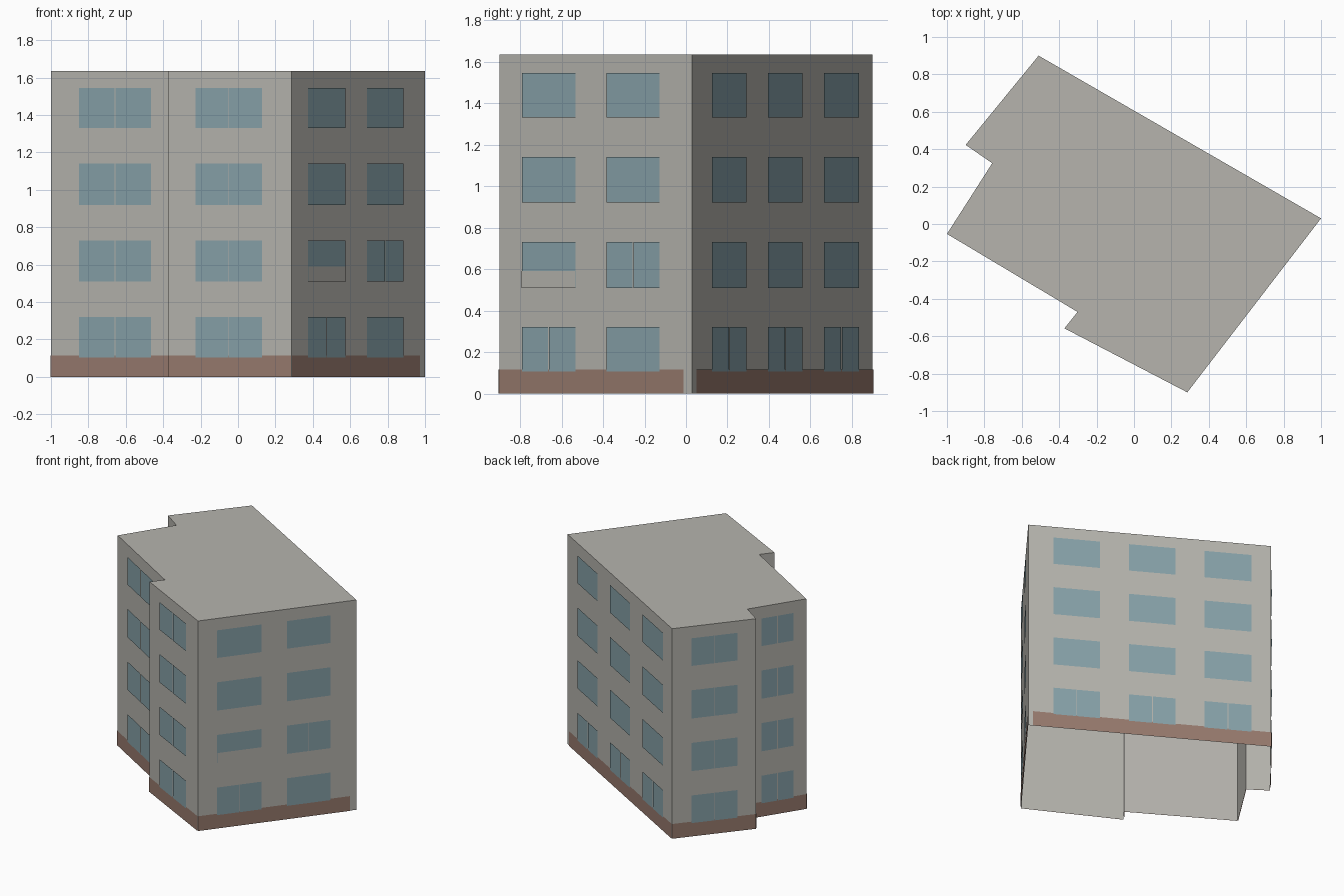
import bpy, bmesh
from mathutils import Vector

cube = bpy.data.objects.get("Cube")
if cube:
    bpy.data.objects.remove(cube)


def material(name, rgb):
    m = bpy.data.materials.new(name)
    m.use_nodes = True
    m.diffuse_color = (*rgb, 1)
    m.node_tree.nodes["Principled BSDF"].inputs["Base Color"].default_value = (*rgb, 1)
    return m


wall_grey = material("wall grey", (0.465, 0.455, 0.42))
window_blue = material("window blue", (0.242, 0.358, 0.396))
plinth_brown = material("plinth brown", (0.31, 0.195, 0.155))


def make_object(name, bm, mat):
    me = bpy.data.meshes.new(name)
    bm.to_mesh(me)
    bm.free()
    me.materials.append(mat)
    ob = bpy.data.objects.new(name, me)
    bpy.context.collection.objects.link(ob)


HEIGHT, PLINTH_TOP, PANEL_TOP, GAP = 1.635, 0.115, 0.59, 0.005
ROWS = [(0.105, 0.32), (0.51, 0.73), (0.92, 1.14), (1.33, 1.545)]
ALL = {0, 1, 2, 3}

# Facades: start corner, windows (from, to, storeys with a divider), plinth extent
WALLS = [
    ((-1.0, -0.053), [(0.22, 0.77, ALL)], (0, 1)),
    ((-0.302, -0.47), [], (0, 1)),
    ((-0.372, -0.558), [(0.224, 0.765, ALL)], (0, 1)),
    ((0.285, -0.9), [(0.12, 0.398, {0}), (0.56, 0.834, {1})], (0, 0.958)),
    ((1.0, 0.03), [(0.103, 0.295, {0}), (0.415, 0.606, {0}), (0.724, 0.919, {0})], (0.02, 1)),
    ((-0.51, 0.90), [(0.226, 0.774, ALL)], (0, 1)),
    ((-0.90, 0.423), [], (0, 1)),
    ((-0.758, 0.325), [(0.235, 0.775, ALL)], (0, 1)),
]
corners = [Vector((*w[0], 0)) for w in WALLS]


def plate(bm, wall, u0, u1, low, high, offset):
    """Upright rectangle in front of a facade, facing outward."""
    start, end = corners[wall], corners[(wall + 1) % len(corners)]
    d = (end - start).normalized()
    out = Vector((d.y, -d.x, 0)) * offset
    a, b = start.lerp(end, u0) + out, start.lerp(end, u1) + out
    up0, up1 = Vector((0, 0, low)), Vector((0, 0, high))
    bm.faces.new([bm.verts.new(p) for p in (a + up0, b + up0, b + up1, a + up1)])


# Walls and flat roof, open underneath
bm = bmesh.new()
base = [bm.verts.new(c) for c in corners]
top = [bm.verts.new((c.x, c.y, HEIGHT)) for c in corners]
for i in range(len(corners)):
    j = (i + 1) % len(corners)
    bm.faces.new((base[i], base[j], top[j], top[i]))
bm.faces.new(top)
make_object("walls_and_roof", bm, wall_grey)

# Window panes, split by a narrow divider on some storeys
panes, plinth = bmesh.new(), bmesh.new()
for i, (_, windows, extent) in enumerate(WALLS):
    plate(plinth, i, *extent, 0, PLINTH_TOP, 0.004)
    length = (corners[(i + 1) % len(corners)] - corners[i]).length
    half = GAP / 2 / length
    for a, b, split in windows:
        mid = (a + b) / 2
        for row, (low, high) in enumerate(ROWS):
            if row in split:
                plate(panes, i, a, mid - half, low, high, 0.006)
                plate(panes, i, mid + half, b, low, high, 0.006)
            else:
                plate(panes, i, a, b, low, high, 0.006)
make_object("windows", panes, window_blue)
make_object("plinth", plinth, plinth_brown)

# Panel covering the lower part of one side window
bm = bmesh.new()
plate(bm, 3, *WALLS[3][1][0][:2], ROWS[1][0], PANEL_TOP, 0.009)
make_object("window_panel", bm, wall_grey)
